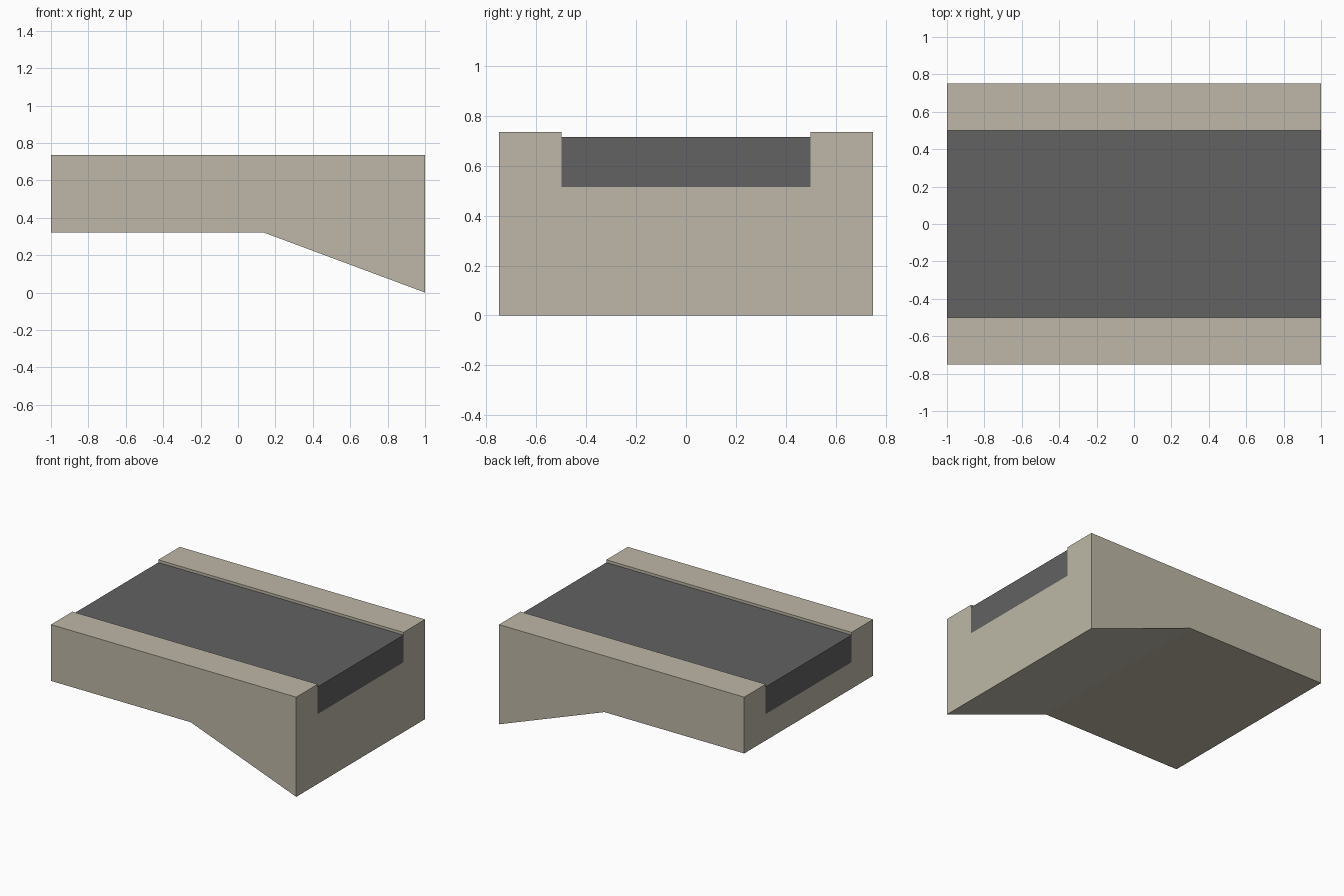
import bpy

default = bpy.data.objects.get("Cube")
if default:
    bpy.data.objects.remove(default, do_unlink=True)


def make_material(name, colour):
    mat = bpy.data.materials.new(name)
    mat.use_nodes = True
    mat.diffuse_color = colour
    mat.node_tree.nodes["Principled BSDF"].inputs["Base Color"].default_value = colour
    return mat


def extrude_profile(name, profile, half_width, mat):
    """Extrude an (x, z) outline symmetrically along y."""
    n = len(profile)
    verts = [(x, y, z) for y in (-half_width, half_width) for x, z in profile]
    faces = [tuple(range(n)), tuple(reversed(range(n, 2 * n)))]
    faces += [(i, i + n, (i + 1) % n + n, (i + 1) % n) for i in range(n)]
    mesh = bpy.data.meshes.new(name)
    mesh.from_pydata(verts, [], faces)
    mesh.materials.append(mat)
    obj = bpy.data.objects.new(name, mesh)
    bpy.context.collection.objects.link(obj)
    return obj


def rectangle(half_length, bottom, top):
    return [(-half_length, bottom), (half_length, bottom),
            (half_length, top), (-half_length, top)]


concrete = make_material("beige concrete", (0.51, 0.475, 0.385, 1))
asphalt = make_material("dark grey asphalt", (0.122, 0.122, 0.122, 1))

TOP, ROAD_TOP, ROAD_BOTTOM = 0.735, 0.715, 0.515
ROAD_HALF = 0.5

# Bridge body: flat underside that slopes down to the deep end
body = extrude_profile(
    "bridge_body",
    [(-1, 0.32), (0.14, 0.32), (1, 0), (1, TOP), (-1, TOP)], 0.75, concrete)

# Channel cut along the top, leaving a kerb on each side
cutter = extrude_profile("channel_cutter", rectangle(1.2, ROAD_BOTTOM, 1), ROAD_HALF, concrete)
cutter.hide_render = True
cut = body.modifiers.new("channel", 'BOOLEAN')
cut.operation = 'DIFFERENCE'
cut.solver = 'EXACT'
cut.object = cutter
bpy.context.view_layer.objects.active = body
bpy.ops.object.modifier_apply(modifier=cut.name)
bpy.data.objects.remove(cutter, do_unlink=True)

# Road slab filling the channel just below the kerbs
extrude_profile("road_slab", rectangle(1, ROAD_BOTTOM, ROAD_TOP), ROAD_HALF, asphalt)
